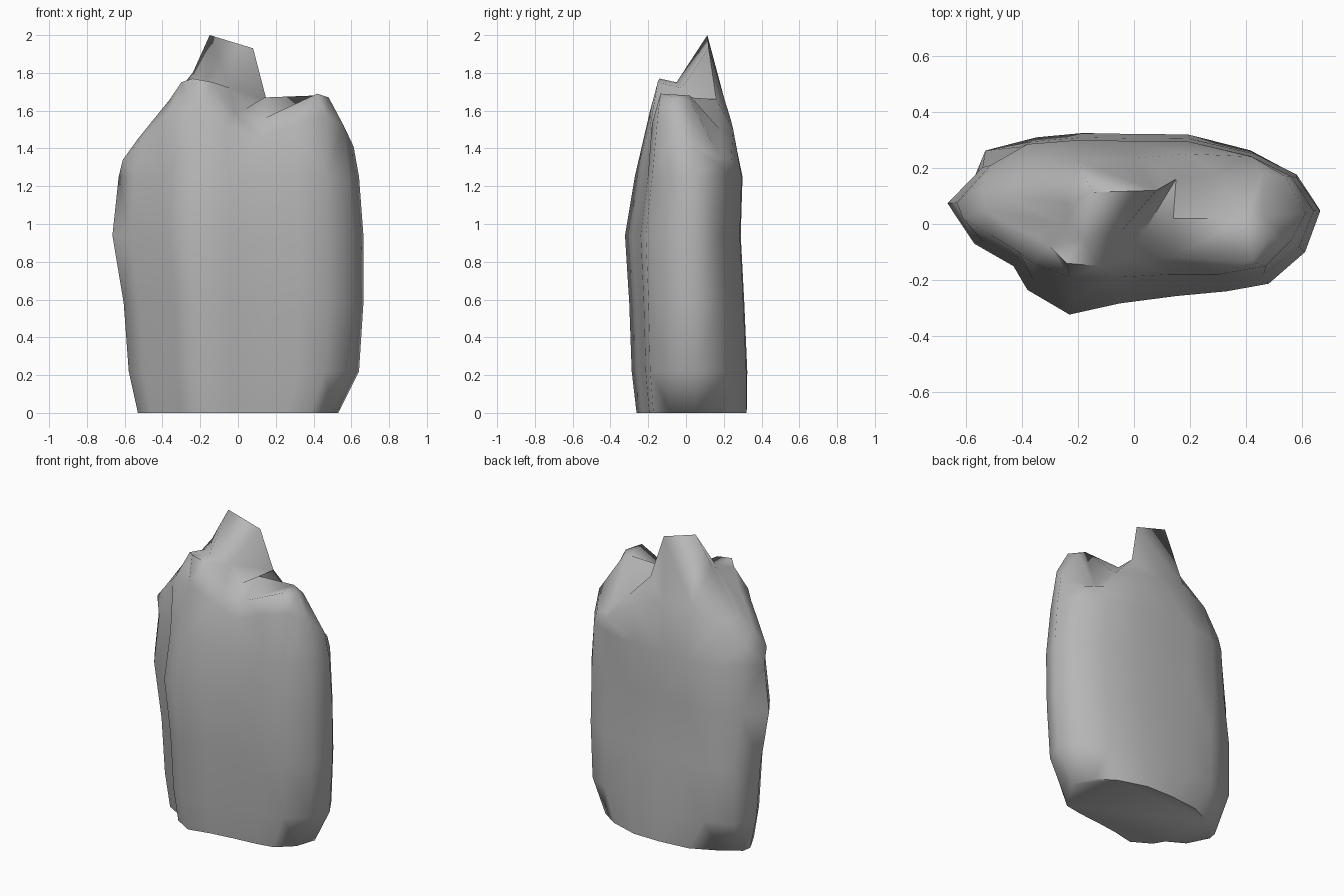
import bpy, bmesh

# widest outline of the boulder, starting at the left tip and going round the front
OUTLINE = [(-.665, .08), (-.57, -.07), (-.43, -.15), (-.38, -.235), (-.23, -.323), (-.05, -.283),
           (.15, -.257), (.33, -.24), (.48, -.213), (.61, -.1), (.664, .05), (.58, .18),
           (.43, .255), (.2, .31), (-.03, .312), (-.21, .315), (-.4, .3), (-.54, .22)]
# height, then scale towards left, right, front, back
PROFILE = [(0, .81, .80, .81, 1.03), (.22, .87, .965, .89, 1.03), (.58, .91, 1, .93, .98),
           (.94, 1, 1, 1, .92), (1.25, .95, .965, .84, .95)]
# uneven shoulder and crown rings, same columns as the outline
SHOULDER = [(-.61, .02, 1.34), (-.51, -.04, 1.45), (-.41, -.1, 1.55), (-.36, -.14, 1.6),
            (-.23, -.19, 1.6), (-.06, -.19, 1.52), (.12, -.18, 1.45), (.3, -.18, 1.53),
            (.47, -.15, 1.57), (.56, -.06, 1.52), (.612, .04, 1.41), (.54, .17, 1.32),
            (.42, .24, 1.34), (.2, .25, 1.5), (0, .235, 1.56), (-.2, .225, 1.58),
            (-.38, .21, 1.5), (-.54, .15, 1.37)]
CROWN = [(-.53, .05, 1.45), (-.45, .0, 1.55), (-.36, -.04, 1.66), (-.3, -.08, 1.75),
         (-.24, -.14, 1.77), (-.13, -.15, 1.75), (-.02, -.12, 1.59), (.14, -.12, 1.56),
         (.42, -.135, 1.69), (.48, -.05, 1.67), (.46, .03, 1.64), (.46, .18, 1.35),
         (.3, .18, 1.5), (.15, .16, 1.66), (.08, .12, 1.93), (-.15, .113, 2.0),
         (-.24, .07, 1.8), (-.46, .1, 1.53)]
# valley between the front lumps and the back peak
VALLEY = [(-.24, .0, 1.755), (-.18, -.05, 1.75), (-.04, -.02, 1.72), (.04, -.02, 1.61),
          (.14, .02, 1.67), (.4, .02, 1.68)]
# base corners that tuck in at the back left, by column
BASE_FIX = {0: (-.53, .08), 17: (-.52, .14), 16: (-.4, .22), 15: (-.23, .3)}

bm = bmesh.new()
rings = []
for z, l, r, f, b in PROFILE:
    pts = [(x * (l if x < 0 else r), y * (f if y < 0 else b)) for x, y in OUTLINE]
    if z == 0:
        pts = [BASE_FIX.get(i, p) for i, p in enumerate(pts)]
    elif z < .6:
        pts[17] = (-.53, .262)          # low bulge above the tucked corner
    rings.append([bm.verts.new((x, y, z)) for x, y in pts])
for pts in (SHOULDER, CROWN):
    rings.append([bm.verts.new(p) for p in pts])
n = len(OUTLINE)

# base and sides
bm.faces.new(rings[0][::-1])
for a, b in zip(rings, rings[1:]):
    for i in range(n):
        j = (i + 1) % n
        bm.faces.new((a[i], a[j], b[j], b[i]))

# broken top
c = rings[-1]
m = [bm.verts.new(p) for p in VALLEY]
front, back = c[3:9], c[16:10:-1]
for k in range(5):
    bm.faces.new((front[k], front[k + 1], m[k + 1], m[k]))
    bm.faces.new((m[k], m[k + 1], back[k + 1], back[k]))
for hub, fan in ((m[0], c[16:] + c[:4]), (m[5], c[8:12])):
    for p, q in zip(fan, fan[1:]):
        bm.faces.new((hub, p, q))
bmesh.ops.triangulate(bm, faces=[f for f in bm.faces if len(f.verts) == 4])
bmesh.ops.recalc_face_normals(bm, faces=bm.faces)

me = bpy.data.meshes.new("boulder")
bm.to_mesh(me)
bm.free()
rock = bpy.data.objects.new("boulder", me)
bpy.context.collection.objects.link(rock)
mat = bpy.data.materials.new("stone grey")
mat.diffuse_color = (.47, .47, .47, 1)
me.materials.append(mat)
bpy.context.view_layer.objects.active = rock
rock.select_set(True)
bpy.ops.object.shade_smooth_by_angle(angle=1.2)
